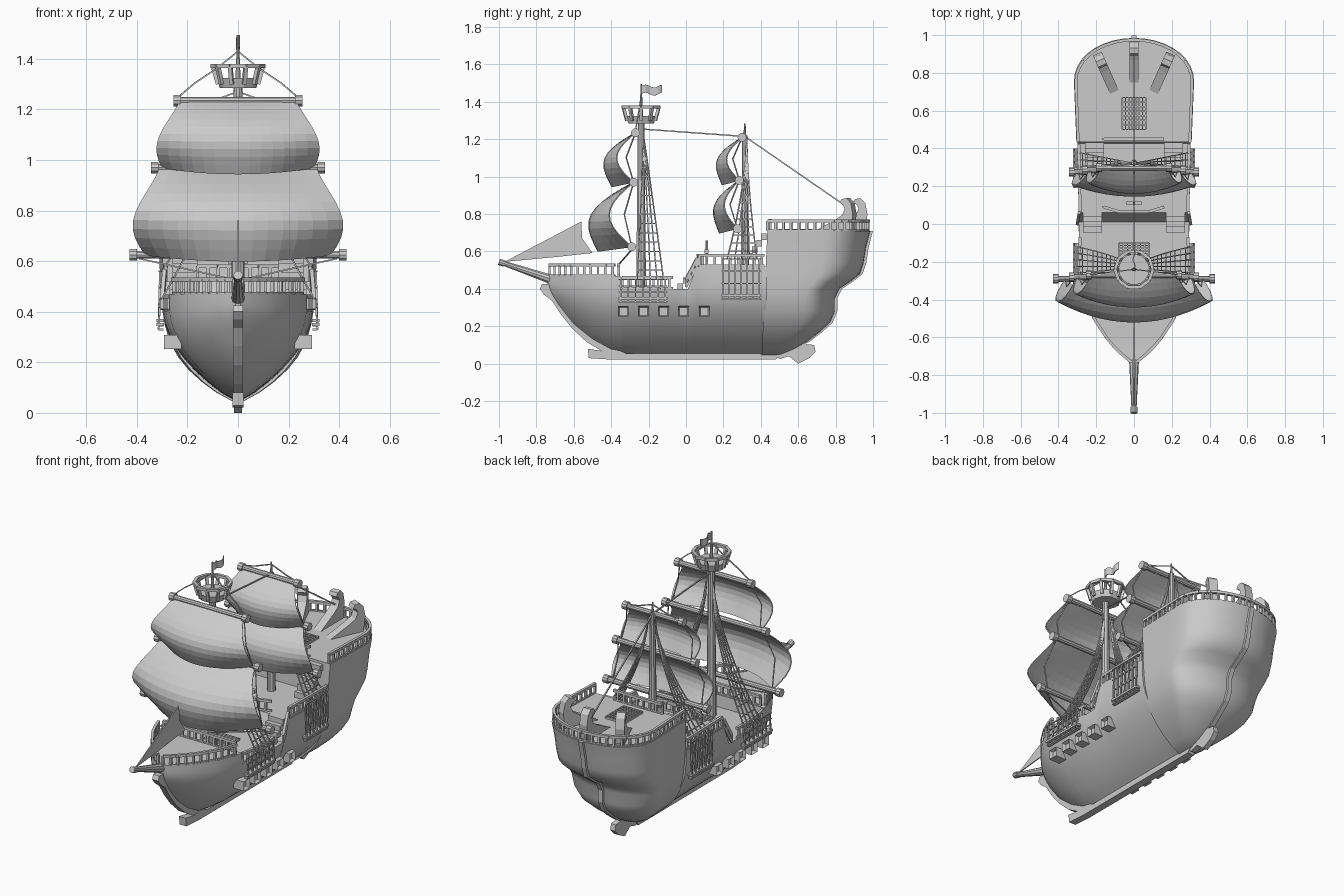
import bpy, bmesh, math
from mathutils import Vector, Matrix

if "Cube" in bpy.data.objects:
    bpy.data.objects.remove(bpy.data.objects["Cube"])


def make(name, bm, smooth=False, thick=0):
    bmesh.ops.recalc_face_normals(bm, faces=bm.faces[:])
    me = bpy.data.meshes.new(name)
    bm.to_mesh(me)
    bm.free()
    ob = bpy.data.objects.new(name, me)
    bpy.context.collection.objects.link(ob)
    if thick:
        m = ob.modifiers.new("thickness", 'SOLIDIFY')
        m.thickness, m.offset = thick, 0
    if smooth:
        bpy.ops.object.select_all(action='DESELECT')
        ob.select_set(True)
        bpy.context.view_layer.objects.active = ob
        bpy.ops.object.shade_smooth_by_angle(angle=math.radians(35))
    return ob


def table(rows, v):
    for a, b in zip(rows, rows[1:]):
        if v <= b[0]:
            f = max(0, (v - a[0]) / (b[0] - a[0]))
            return a[1] + (b[1] - a[1]) * f
    return rows[-1][1]


def tube(bm, p, q, r, r2=None, n=4):
    p, q = Vector(p), Vector(q)
    d = q - p
    rot = d.to_track_quat('Z', 'Y').to_matrix().to_4x4()
    spin = Matrix.Rotation(math.pi / n, 4, 'Z')
    bmesh.ops.create_cone(bm, cap_ends=True, segments=n, radius1=r, radius2=r if r2 is None else r2,
                          depth=d.length, matrix=Matrix.Translation((p + q) / 2) @ rot @ spin)


def chain(bm, pts, r, n=4):
    for a, b in zip(pts, pts[1:]):
        tube(bm, a, b, r, n=n)


def box(bm, c, s):
    bmesh.ops.create_cube(bm, size=1, matrix=Matrix.Translation(c) @ Matrix.Diagonal((*s, 1)))


def skin(bm, rows):
    vs = [[bm.verts.new(p) for p in r] for r in rows]
    for a, b in zip(vs, vs[1:]):
        for i in range(len(a) - 1):
            bm.faces.new((a[i], a[i + 1], b[i + 1], b[i]))
    return vs


def prism(name, yz, hw):
    bm = bmesh.new()
    f = bm.faces.new([bm.verts.new((-hw, y, z)) for y, z in yz])
    new = bmesh.ops.extrude_face_region(bm, geom=[f])['geom']
    bmesh.ops.translate(bm, vec=(2 * hw, 0, 0), verts=[v for v in new if isinstance(v, bmesh.types.BMVert)])
    return make(name, bm)


def rail(bm, pts, h=.055, step=.042):
    up = Vector((0, 0, h))
    pts = [Vector(p) for p in pts]
    chain(bm, [p + up for p in pts], .011)
    chain(bm, pts, .008)
    total = 0
    for a, b in zip(pts, pts[1:]):
        L, s = (b - a).length, -total % step
        while s < L:
            p = a.lerp(b, s / L)
            tube(bm, p, p + up, .009)
            s += step
        total += L


# main hull, lofted from bow to stern castle with stepped decks
WID = [(-.74, .01), (-.71, .05), (-.66, .105), (-.6, .155), (-.5, .22), (-.4, .26), (-.3, .283), (-.15, .296),
       (0, .292), (.2, .296), (.43, .3)]
BOT = [(-.74, .39), (-.68, .3), (-.6, .2), (-.5, .12), (-.4, .065), (-.3, .045), (.43, .04)]
N = 12


def station(y, top):
    zb, w = table(BOT, y), table(WID, y)
    half = []
    for i in range(N + 1):
        z = zb + (top - zb) * i / N
        t = min(1, (z - zb) / max(.02, .43 - zb))
        half.append((w * math.sin(math.pi / 2 * t ** .85), y, z))
    return [(-x, y, z) for x, y, z in half[:0:-1]] + half


ys = [(-.74, .475), (-.71, .475), (-.68, .475), (-.64, .47), (-.6, .47), (-.55, .47), (-.5, .47), (-.45, .47), (-.4, .47), (-.35, .47),
      (-.345, .4), (-.25, .4), (-.15, .4), (-.05, .4), (.01, .4), (.06, .52), (.15, .52), (.3, .52), (.43, .52)]
bm = bmesh.new()
vs = skin(bm, [station(y, t) for y, t in ys])
for a, b in zip(vs, vs[1:]):
    bm.faces.new((a[0], b[0], b[-1], a[-1]))
bm.faces.new(vs[0])
bm.faces.new(vs[-1])
make("hull", bm, True)

# rounded stern castle, lofted upward
LEV = [(.045, .02, .5), (.08, .085, .58), (.12, .14, .65), (.17, .195, .715), (.22, .236, .77), (.28, .27, .795),
       (.35, .29, .795), (.4, .298, .82), (.44, .302, .88), (.48, .305, .93), (.54, .308, .95), (.62, .312, .962), (.71, .318, .985)]


def outline(z, w, yb, inset=0):
    yf = .405 + .03 * (z - .05) / .66
    w, yb = w - inset, yb - inset
    yc = yf + (yb - yf) * .58
    half = [(w * (.96 + .04 * k / 3), yf + (yc - yf) * k / 3, z) for k in range(3)]
    half += [(w * math.cos(a), yc + (yb - yc) * math.sin(a) ** .95, z) for a in [math.pi / 2 * k / 9 for k in range(9)]]
    return half + [(0, yb, z)] + [(-x, y, z) for x, y, z in half[::-1]]


bm = bmesh.new()
vs = skin(bm, [outline(*l) for l in LEV])
for a, b in zip(vs, vs[1:]):
    bm.faces.new((a[0], b[0], b[-1], a[-1]))
bm.faces.new(vs[0])
bm.faces.new(vs[-1])
make("stern_castle", bm, True)

# stem, stern post, keel and rudder
prism("stem", [(-.7, .425), (-.77, .425), (-.782, .4), (-.76, .37), (-.715, .335), (-.67, .265), (-.61, .19),
               (-.53, .115), (-.42, .05), (-.38, .07), (-.5, .14), (-.6, .23), (-.66, .32)], .02)
post = [(yb, z) for z, w, yb in LEV]
prism("stern_post", [(y + .014, z) for y, z in post] + [(y - .03, z) for y, z in post[::-1]], .014)
prism("keel", [(-.525, .08), (-.52, .03), (-.4, .022), (.48, .022), (.5, .055), (-.32, .055), (-.38, .08), (-.43, .065)], .022)
prism("rudder", [(.46, .05), (.5, .025), (.55, .04), (.6, 0), (.66, .03), (.692, .065), (.685, .1), (.6, .11), (.52, .09)], .016)

# deck railings
bm = bmesh.new()
for s in (1, -1):
    for a, b, z in ((-.73, -.38, .472), (-.34, -.07, .405), (.07, .42, .525)):
        yy = [a + (b - a) * k / 8 for k in range(9)]
        rail(bm, [(s * max(.004, table(WID, y) - .008), y, z) for y in yy])
    rail(bm, [(s * .3, -.0, .41), (s * .29, .06, .525)], .04)
rail(bm, outline(.712, .318, .985, .01), .052)
rail(bm, [(-.24, -.36, .472), (.24, -.36, .472)])
rail(bm, [(-.16, .09, .525), (-.08, .065, .525), (.08, .065, .525), (.16, .09, .525)])
rail(bm, [(-.16, .45, .712), (.16, .45, .712)])
make("railings", bm)

# stairs between decks
bm = bmesh.new()
for s in (1, -1):
    for k in range(4):
        box(bm, (s * .22, -.03 + .028 * k, .415 + .03 * k), (.1, .03, .03))
    for k in range(5):
        box(bm, (s * .21, .32 + .024 * k, .54 + .035 * k), (.1, .03, .035))
make("stairs", bm)

# hatch gratings
bm = bmesh.new()
for y0, y1, z, hx in ((.5, .67, .715, .063), (-.2, -.1, .405, .08)):
    for k in range(8):
        y = y0 + (y1 - y0) * k / 7
        box(bm, (0, y, z), (2 * hx, .007, .012))
        box(bm, (-hx + 2 * hx * k / 7, (y0 + y1) / 2, z), (.007, y1 - y0, .012))
make("hatch_gratings", bm)

# curled brackets on the stern deck
CURL = [(0, .705), (.22, .705), (.232, .8), (.22, .86), (.195, .885), (.165, .88), (.155, .86), (.175, .85), (.185, .83), (.17, .795), (.13, .77)]
for x, y, a in ((0, .738, 0), (.1, .69, -24), (-.1, .69, 24)):
    ob = prism("stern_bracket", CURL, .025)
    ob.location, ob.rotation_euler = (x, y, 0), (0, 0, math.radians(a))

# gun ports with recessed openings
bm = bmesh.new()
for s in (1, -1):
    for y in (-.335, -.228, -.12, -.013, .098):
        box(bm, (s * .258, y, .28), (.07, .056, .056))
bm.faces.ensure_lookup_table()
outer = [f for f in bm.faces if abs(f.calc_center_median().x) > .28]
bmesh.ops.inset_individual(bm, faces=outer, thickness=.01)
for f in outer:
    for v in f.verts:
        v.co.x -= math.copysign(.02, v.co.x)
make("gun_ports", bm)

# masts, bowsprit and quarterdeck post
bm = bmesh.new()
tube(bm, (0, -.24, .39), (0, -.24, 1.3), .028, .018, 10)
tube(bm, (0, -.24, 1.3), (0, -.24, 1.44), .012, .006, 8)
tube(bm, (0, -.24, 1.42), (0, -.24, 1.495), .005, n=6)
tube(bm, (0, .315, .51), (0, .315, 1.22), .024, .015, 10)
tube(bm, (0, .315, 1.2), (0, .315, 1.285), .009, .004, 8)
tube(bm, (0, -.6, .41), (0, -.99, .542), .032, .013, 10)
tube(bm, (0, -.97, .535), (0, -1, .545), .018, n=10)
tube(bm, (0, .11, .52), (0, .11, .66), .008, n=6)
box(bm, (0, .11, .6), (.08, .02, .02))
make("masts", bm, True)

# yards and billowing sails
YARDS = [(-.27, 1.235, .255), (-.28, .97, .345), (-.29, .625, .43), (.3, 1.21, .2), (.285, .98, .275), (.275, .722, .345)]
bm = bmesh.new()
for y, z, L in YARDS:
    tube(bm, (-L, y, z), (L, y, z), .016, n=10)
    for s in (1, -1):
        tube(bm, (s * L, y, z), (s * (L - .03), y, z), .024, n=10)
make("yards", bm, True)


def sail(name, top, bot, wt, wb, bulge, edge, depth):
    rows = []
    for j in range(11):
        v = j / 10
        w = wt + (wb - wt) * v + bulge * math.sin(math.pi * v ** 1.4)
        row = []
        for i in range(15):
            u = i / 7 - 1
            c = 1 - u * u
            y = top[0] + (bot[0] - top[0]) * v - edge * math.sin(math.pi * v) - depth * v ** .9 * c
            row.append((w * u, y, top[1] + (bot[1] - top[1]) * v - .025 * v ** 4 * c))
        rows.append(row)
    bm = bmesh.new()
    skin(bm, rows)
    make(name, bm, thick=.006)


sail("fore_upper_sail", YARDS[0], YARDS[1], .23, .3, .045, .095, .115)
sail("fore_lower_sail", YARDS[1], YARDS[2], .31, .365, .07, .125, .18)
sail("aft_upper_sail", YARDS[3], YARDS[4], .175, .24, .035, .075, .09)
sail("aft_lower_sail", YARDS[4], YARDS[5], .24, .3, .05, .075, .095)
prism("jib_sail", [(-.97, .545), (-.56, .76), (-.555, .67), (-.5, .592), (-.7, .57)], .003)

# flag
wave = [(-.24 + .011 * k, .008 * math.sin(k * .75)) for k in range(11)]
bm = bmesh.new()
skin(bm, [[(.006 * math.sin(k), y, z + dz) for k, (y, dz) in enumerate(wave)] for z in (1.442, 1.484)])
make("flag", bm, thick=.005)

# crow's nest
bm = bmesh.new()
tube(bm, (0, -.24, 1.285), (0, -.24, 1.325), .072, .085, 10)
ring = lambda r, z: [(r * math.cos(k * math.pi / 5), -.24 + r * math.sin(k * math.pi / 5), z) for k in range(11)]
chain(bm, ring(.1, 1.372), .012)
for a, b in zip(ring(.08, 1.3), ring(.1, 1.372)):
    tube(bm, a, b, .011)
make("crows_nest", bm)

# shrouds with rope rungs, deadeye lines and channel boards
bm = bmesh.new()
boards = bmesh.new()
for s in (1, -1):
    for base, ytop, z0, z1, power in (((-.26, -.225, -.19, -.155, -.12), -.225, .45, 1.2, .6),
                                      ((.22, .26, .3, .34, .38), .325, .56, 1.2, 1)):
        def pt(yk, t):
            a = (1 - t) ** 1.6
            return (s * (.022 + .28 * a), ytop + (yk - ytop) * a ** power, z0 + (z1 - z0) * t)
        for yk in base:
            chain(bm, [pt(yk, k / 8) for k in range(9)], .0042)
        for k in range(13):
            chain(bm, [pt(yk, k / 15) for yk in base], .0035)
    for ya, yb, z, top in ((-.36, -.1, .35, .45), (.19, .4, .365, .56)):
        box(boards, (s * .307, (ya + yb) / 2, z), (.03, yb - ya, .012))
        box(boards, (s * .305, (ya + yb) / 2, z - .02), (.02, yb - ya, .008))
        for k in range(7):
            y = ya + .01 + (yb - ya - .02) * k / 6
            tube(bm, (s * .314, y, z - .02), (s * .308, y, top), .0055)
        for k in range(1, 4):
            zz = z + (top - z) * k / 3
            tube(bm, (s * .312, ya, zz), (s * .312, yb, zz), .004)
make("shrouds", bm)
make("channel_boards", boards)

# stays and yard lifts
bm = bmesh.new()
tube(bm, (0, -.24, 1.255), (0, .315, 1.215), .005)
tube(bm, (0, .315, 1.215), (0, .96, .77), .005)
for s in (1, -1):
    chain(bm, [(0, -.24, 1.43), (s * .08, -.25, 1.365), (s * .17, -.26, 1.305), (s * .24, -.27, 1.245)], .004)
    chain(bm, [(0, .315, 1.27), (s * .1, .31, 1.235), (s * .19, .3, 1.215)], .004)
    tube(bm, (s * .39, -.29, .61), (s * .03, -.36, .53), .004)
    for (y, z, L), (y2, z2, L2) in zip(YARDS[:2] + YARDS[3:5], YARDS[1:3] + YARDS[4:]):
        chain(bm, [(s * L * .9, y, z), (s * (L + L2) * .46, y - .05, (z + z2) / 2), (s * L2 * .85, y2, z2)], .004)
make("ropes", bm)
